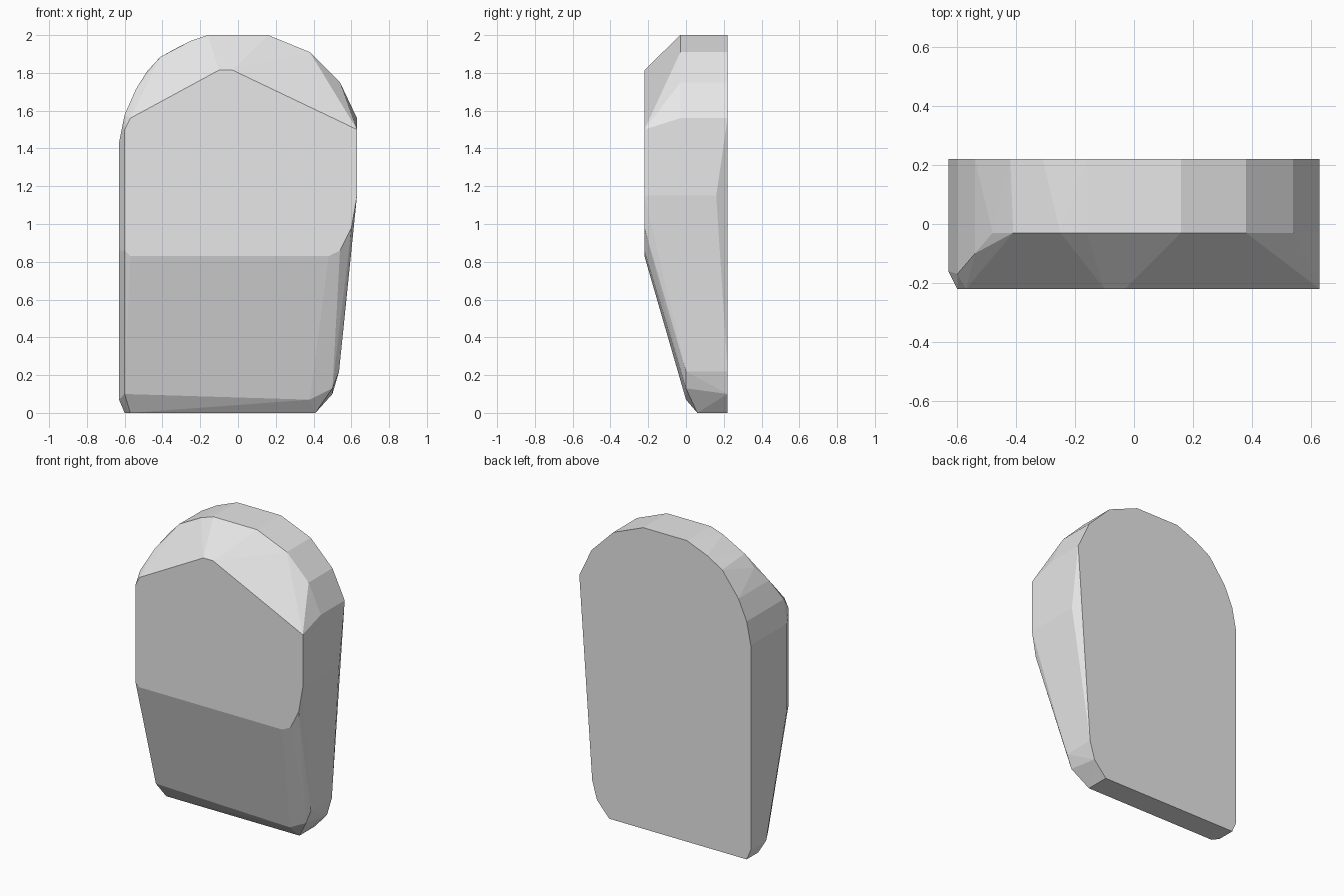
import bpy
import bmesh
import math

# Rounded crown outline (x, z), left to right
crown = [(-0.63, 1.43), (-0.60, 1.58), (-0.54, 1.715), (-0.42, 1.875), (-0.31, 1.94),
         (-0.16, 2.0), (0.16, 2.0), (0.38, 1.91), (0.54, 1.75), (0.63, 1.56)]
# Lower outline of the flat back (x, z)
back_base = [(0.535, 0.22), (0.50, 0.10), (0.41, 0.0), (-0.60, 0.0), (-0.63, 0.07)]
# Outline of the raised front face (x, z)
front = [(-0.60, 1.50), (-0.57, 1.56), (-0.10, 1.815), (-0.03, 1.815), (0.63, 1.50),
         (0.63, 1.15), (0.60, 0.98), (0.54, 0.86), (0.48, 0.83), (-0.57, 0.83), (-0.60, 0.86)]
# Front edge of the crown rim (x, z)
rim = [(-0.48, 1.81), (-0.41, 1.885), (-0.25, 1.97), (-0.16, 2.0), (0.16, 2.0),
       (0.38, 1.91), (0.54, 1.75), (0.63, 1.56)]


def layer(outline, y):
    return [(x, y, z) for x, z in outline]


points = layer(crown + back_base, 0.22) + layer(rim, -0.03) + layer(front, -0.22)
# Left bevel and right flank
points += [(-0.63, -0.16, 1.43), (-0.60, -0.17, 1.58), (-0.54, -0.10, 1.715),
           (-0.63, -0.16, 0.86), (0.63, 0.16, 1.15)]
# Chamfered foot
points += [(-0.60, -0.005, 0.10), (0.38, 0.0, 0.07), (0.50, 0.0, 0.13), (0.535, 0.0, 0.22),
           (-0.57, 0.06, 0.0), (0.41, 0.06, 0.0), (-0.60, 0.10, 0.0), (-0.63, 0.06, 0.07)]

# Wrap the points in a convex faceted block
bm = bmesh.new()
for p in points:
    bm.verts.new(p)
bmesh.ops.convex_hull(bm, input=bm.verts[:])
loose = [v for v in bm.verts if not v.link_faces]
bmesh.ops.delete(bm, geom=loose, context='VERTS')
bmesh.ops.dissolve_limit(bm, angle_limit=math.radians(0.5), verts=bm.verts[:], edges=bm.edges[:])
bmesh.ops.recalc_face_normals(bm, faces=bm.faces[:])

mesh = bpy.data.meshes.new("stone_slab")
bm.to_mesh(mesh)
bm.free()

# Plain grey stone
grey = bpy.data.materials.new("light grey")
grey.diffuse_color = (0.8, 0.8, 0.8, 1.0)
mesh.materials.append(grey)

slab = bpy.data.objects.new("stone_slab", mesh)
bpy.context.collection.objects.link(slab)
